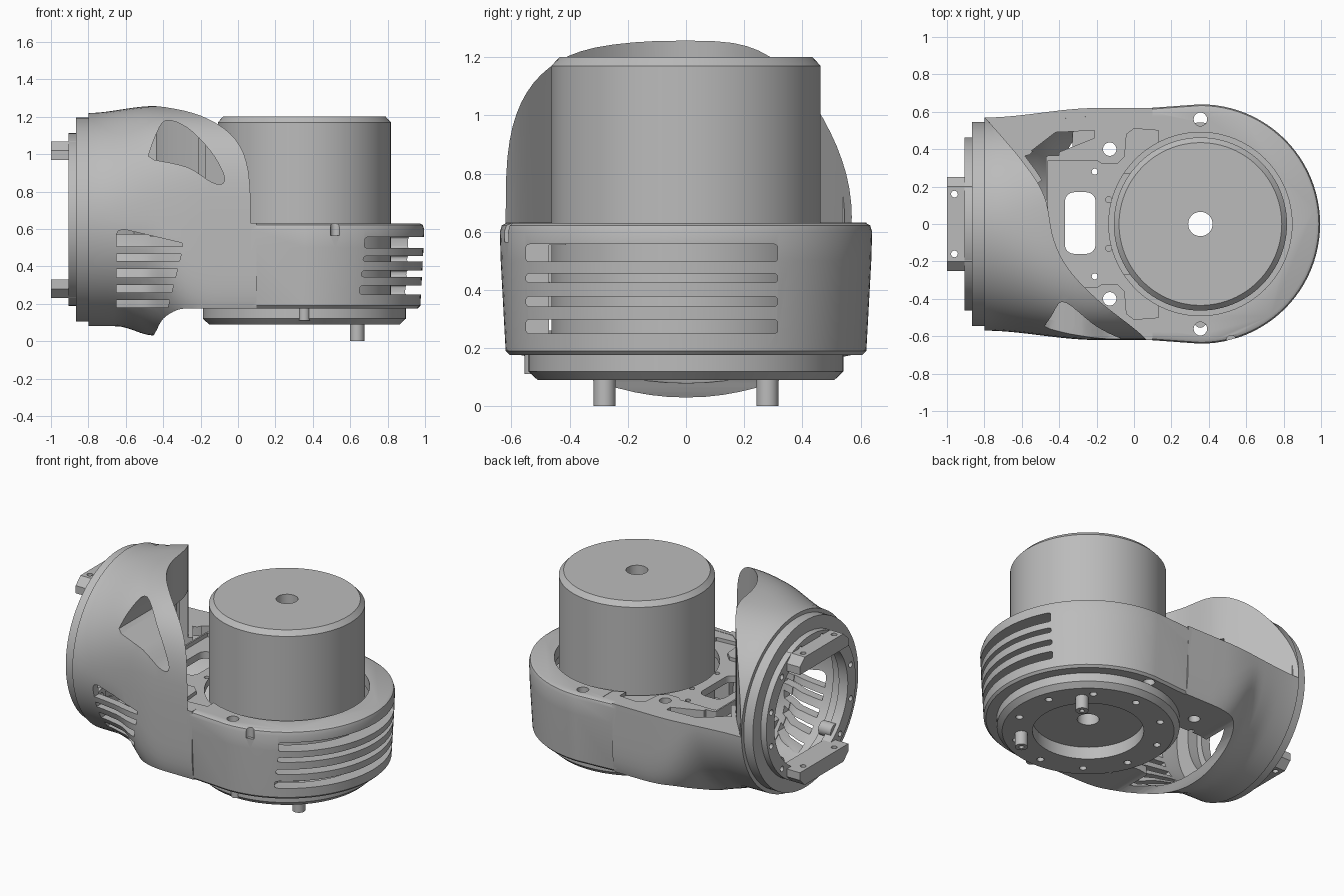
import bpy, bmesh, math
from mathutils import Vector

cube = bpy.data.objects.get("Cube")
if cube:
    bpy.data.objects.remove(cube)

grey = bpy.data.materials.new("neutral_grey")
grey.use_nodes = True
grey.diffuse_color = (0.5, 0.5, 0.5, 1)
grey.node_tree.nodes["Principled BSDF"].inputs["Base Color"].default_value = (0.5, 0.5, 0.5, 1)

MX, TZ = 0.355, 0.65      # motor axis x, round mount axis z


def smooth(v):
    v = max(0.0, min(1.0, v))
    return v * v * (3 - 2 * v)


def loft(name, rings, closed=False):
    """Skin a row of equal point rings; cap the ends or close the loop."""
    bm = bmesh.new()
    rows = [[bm.verts.new(p) for p in ring] for ring in rings]
    n = len(rows[0])
    pairs = list(zip(rows, rows[1:]))
    if closed:
        pairs.append((rows[-1], rows[0]))
    for a, b in pairs:
        for i in range(n):
            j = (i + 1) % n
            bm.faces.new((a[i], a[j], b[j], b[i]))
    if not closed:
        bm.faces.new(rows[0])
        bm.faces.new(rows[-1])
    bmesh.ops.recalc_face_normals(bm, faces=bm.faces)
    mesh = bpy.data.meshes.new(name)
    bm.to_mesh(mesh)
    bm.free()
    mesh.materials.append(grey)
    ob = bpy.data.objects.new(name, mesh)
    bpy.context.collection.objects.link(ob)
    return ob


def place(u, v, t, axis):
    return {"x": (t, u, v), "y": (u, t, v), "z": (u, v, t)}[axis]


def prism(name, pts, axis, lo, hi):
    return loft(name, [[place(u, v, t, axis) for u, v in pts] for t in (lo, hi)])


def circle(u, v, r, n=48):
    return [(u + r * math.cos(math.tau * i / n), v + r * math.sin(math.tau * i / n)) for i in range(n)]


def rect(u0, u1, v0, v1, r=0.01):
    pts = []
    for k, (u, v) in enumerate([(u1 - r, v1 - r), (u0 + r, v1 - r), (u0 + r, v0 + r), (u1 - r, v0 + r)]):
        for i in range(5):
            a = math.pi / 2 * (k + i / 4)
            pts.append((u + r * math.cos(a), v + r * math.sin(a)))
    return pts


def lathe(name, profile, axis, cu, cv, n=96):
    """Spin a closed (height, radius) profile around an axis."""
    rings = []
    for i in range(n):
        a = math.tau * i / n
        rings.append([place(cu + r * math.cos(a), cv + r * math.sin(a), t, axis) for t, r in profile])
    return loft(name, rings, closed=True)


def combine(ob, other, operation="DIFFERENCE"):
    mod = ob.modifiers.new("cut", "BOOLEAN")
    mod.operation, mod.solver, mod.object = operation, "EXACT", other
    dg = bpy.context.evaluated_depsgraph_get()
    mesh = bpy.data.meshes.new_from_object(ob.evaluated_get(dg))
    ob.modifiers.clear()
    if len(mesh.polygons) > 5:
        ob.data = mesh
    bpy.data.objects.remove(other)


def cut(ob, pts, axis, lo, hi):
    combine(ob, prism("cutter", pts, axis, lo, hi))


# Shroud section: round at the mount, squarer toward the motor
def section(x, inset=0.0, n=72):
    t = smooth((x + 0.8) / 0.6)
    a = 0.57 + 0.05 * t - inset
    top = 0.57 + 0.037 * smooth((x + 0.8) / 0.35) - inset
    low = 0.57 + 0.05 * smooth((x + 0.65) / 0.2) - inset
    pts = []
    for i in range(n):
        c, s = math.cos(math.tau * i / n), math.sin(math.tau * i / n)
        e = 2 + 1.2 * t if s >= 0 else 2 + 4 * smooth((x + 0.5) / 0.4)
        pts.append((x, math.copysign(a * abs(c) ** (2 / e), c),
                    TZ + math.copysign((top if s >= 0 else low) * abs(s) ** (2 / e), s)))
    return pts


def tube(name, x0, x1, inset=0.0, steps=20):
    return loft(name, [section(x0 + (x1 - x0) * i / steps, inset) for i in range(steps + 1)])


def curve(pts, steps=6):
    """Smooth open curve through the points."""
    ps = [Vector(p) for p in [pts[0]] + pts + [pts[-1]]]
    out = []
    for p0, p1, p2, p3 in zip(ps, ps[1:], ps[2:], ps[3:]):
        for i in range(steps):
            t = i / steps
            out.append(tuple(0.5 * (2 * p1 + (p2 - p0) * t + (2 * p0 - 5 * p1 + 4 * p2 - p3) * t * t
                                    + (3 * p1 - p0 - 3 * p2 + p3) * t ** 3)))
    return out + [pts[-1]]


# Housing body around the motor
def outline(d, x0=-0.2, w=0.6):
    arc = [-math.pi / 2 + math.pi * i / 48 for i in range(49)]
    return [(x0, d - w)] + [(MX + (0.64 - d) * math.cos(a), (0.64 - d) * math.sin(a)) for a in arc] + [(x0, w - d)]


housing = tube("housing", -0.8, 0.1, steps=26)
levels = [(0.173, 0.037), (0.19, 0.02), (0.5, 0.003), (0.6, 0), (0.622, 0.007), (0.63, 0.022)]
combine(housing, loft("body", [[(x, y, z) for x, y in outline(d)] for z, d in levels]), "UNION")

# Hollow interior, leaving a wall behind the swept edge, a rear rim and a floor
edge = curve([(-0.81, 0.585), (-0.6, 0.34), (-0.48, 0.15), (-0.43, -0.08),
              (-0.35, -0.24), (-0.2, -0.4), (0.015, -0.57), (0.085, -0.64)])


def inner(pts):
    return [(x - 0.045, y - 0.025) for x, y in pts]


rim = [(-0.85, 0.3), (-0.56, 0.37), (-0.42, 0.49), (-0.2, 0.51), (-0.2, 0.7), (-0.85, 0.7)]
cavity = tube("cavity", -1, -0.4, 0.05)
upper = tube("upper_cavity", -0.45, 0.2, 0.045)
combine(upper, prism("limit", rect(-0.7, 0.5, -1, 1), "z", 0.628, 2), "INTERSECT")
under = tube("under_cavity", -0.45, 0.05, 0.055)
combine(under, prism("limit", rect(-0.7, 0.5, -1, 1), "z", -1, 0.56), "INTERSECT")
for y0, y1, z_low in ((-1, 1, 0.95), (-1, -0.2, 0.6), (0.2, 1, 0.57)):
    strip = [(x, y) for x, y in edge if y0 < y < y1]
    wall = [(x + 0.02, y + 0.02) for x, y in strip] + inner(reversed(strip))
    for ob in (cavity, upper):
        cut(ob, wall, "z", z_low, 2)
cut(cavity, rim, "z", 0.57, 0.64)
cut(cavity, rect(-0.47, -0.38, -0.33, 0.365), "z", 0.56, 0.64)
for y in (-0.5, 0.5):
    cut(under, rect(-0.33, 0.1, y - 0.23, y + 0.23), "z", -1, 0.22)
for ob in (cavity, under, upper):
    combine(housing, ob)
cut(housing, outline(0.1, -0.12, 0.6), "z", 0.22, 0.555)
cut(housing, circle(MX, 0, 0.45, 64), "z", 0.1, 0.3)
cut(housing, circle(MX, 0, 0.49, 96), "z", 0.4, 0.8)

# Trim the shroud along its swept edge and the lower lip
cut(housing, edge + [(0.085, -0.9), (1.3, -0.9), (1.3, 0.9), (-0.81, 0.9)], "z", 0.631, 1.6)
lip = curve([(-0.47, 0.0), (-0.44, 0.05), (-0.4, 0.12), (-0.33, 0.165), (-0.27, 0.176)], 4)
cut(housing, lip + [(1.2, 0.176), (1.2, -0.3), (-0.47, -0.3)], "y", -1, 1)

# Deck recess, rear pocket, cable slot and screw holes
recess = [(-0.46, 0.34), (-0.2, 0.34), (-0.17, 0.32), (-0.09, 0.32), (-0.05, 0.36), (-0.04, 0.48), (0.0, 0.51), (0.13, 0.5)]
cut(housing, recess + [(x, -y) for x, y in reversed(recess)], "z", 0.605, 0.7)
cut(housing, [(-0.55, 0.39), (-0.42, 0.49), (-0.21, 0.5), (-0.21, 0.46), (-0.4, 0.385)], "z", 0.45, 0.64)
cut(housing, rect(-0.37, -0.205, -0.16, 0.17, 0.05), "z", 0.3, 0.8)
for s in (-1, 1):
    for x, y, r in ((MX, 0.56, 0.036), (-0.13, 0.4, 0.036), (-0.21, 0.28, 0.016), (-0.135, 0.13, 0.016)):
        cut(housing, circle(x, s * y, r, 24), "z", 0.05, 0.75)
cut(housing, circle(0.52, -0.622, 0.026, 20), "z", 0.565, 0.7)

# Louvre slots at the rounded end and on the front side
for z0, z1 in ((0.25, 0.298), (0.343, 0.377), (0.425, 0.456), (0.497, 0.557)):
    cut(housing, rect(-0.55, 0.315, z0, z1, 0.012), "x", 0.62, 1.2)
for z0, z1 in ((0.18, 0.22), (0.26, 0.3), (0.34, 0.385), (0.43, 0.465)):
    cut(housing, [(-0.65, z0), (0.25 * z0 - 0.42, z0), (0.25 * z1 - 0.42, z1), (-0.65, z1)], "y", -0.9, -0.2)
cut(housing, [(-0.65, 0.505), (-0.295, 0.505), (-0.3, 0.525), (-0.61, 0.598), (-0.64, 0.59), (-0.65, 0.57)],
    "y", -0.9, -0.2)

# Upper side window, stopping at the inner wall
window = curve([(-0.48, 0.99), (-0.44, 1.1), (-0.385, 1.18), (-0.27, 1.14), (-0.15, 1.02), (-0.08, 0.9),
                (-0.08, 0.845), (-0.14, 0.85), (-0.27, 0.93), (-0.45, 0.97)], 4)
opening = prism("opening", window, "y", -0.9, -0.2)
cut(opening, inner(edge) + [(0.5, -0.67), (0.5, 0.9)], "z", 0.5, 1.5)
combine(housing, opening)

# Stepped mounting collar with bolt holes
collar = lathe("mount_collar", [(-0.905, 0.38), (-0.905, 0.462), (-0.865, 0.462), (-0.865, 0.545),
                                (-0.77, 0.545), (-0.77, 0.42), (-0.84, 0.42), (-0.84, 0.38)], "x", 0, TZ)
for i in range(12):
    a = math.tau * (i + 0.5) / 12
    cut(collar, circle(0.425 * math.cos(a), TZ + 0.425 * math.sin(a), 0.018, 16), "x", -1, -0.85)

# Screw bosses inside the collar and the two mounting tabs
parts = [housing, collar]
for i in range(4):
    a = math.tau * (i + 0.5) / 4
    parts.append(lathe("collar_boss", [(-0.88, 0.02), (-0.88, 0.045), (-0.79, 0.045), (-0.79, 0.02)], "x",
                       0.4 * math.cos(a), TZ + 0.4 * math.sin(a), 24))
for name, s in (("upper_tab", 1), ("lower_tab", -1)):
    shape = [(-0.25, 0.32), (0.25, 0.32), (0.25, 0.37), (0.2, 0.418), (-0.2, 0.418), (-0.25, 0.37)]
    tab = prism(name, [(y, TZ + s * z) for y, z in shape], "x", -1, -0.85)
    for y in (-0.16, 0.16):
        cut(tab, circle(-0.96, y, 0.018, 16), "z", 0, 1.3)
    parts.append(tab)

# Motor can with shaft hole
parts.append(lathe("motor", [(0.17, 0.065), (0.17, 0.463), (1.17, 0.463), (1.2, 0.435), (1.2, 0.065)], "z", MX, 0))

# Base flange with bolt holes, locating pins and key
flange = lathe("base_flange", [(0.09, 0.33), (0.09, 0.51), (0.12, 0.542), (0.178, 0.542), (0.178, 0.33)], "z", MX, 0)
for i in range(10):
    a = math.tau * (i + 0.5) / 10
    cut(flange, circle(MX + 0.44 * math.cos(a), 0.44 * math.sin(a), 0.022, 16), "z", 0, 0.15)
parts.append(flange)
for s in (-1, 1):
    parts.append(lathe("locating_pin", [(0, 0.015), (0, 0.038), (0.13, 0.038), (0.13, 0.015)], "z", 0.637, s * 0.28, 24))
parts.append(prism("flange_key", circle(MX, -0.525, 0.03, 20), "z", 0.11, 0.18))

# Soft shading with sharp edges kept
bpy.ops.object.select_all(action="DESELECT")
for ob in parts:
    ob.select_set(True)
bpy.context.view_layer.objects.active = housing
bpy.ops.object.shade_smooth_by_angle(angle=math.radians(30))
